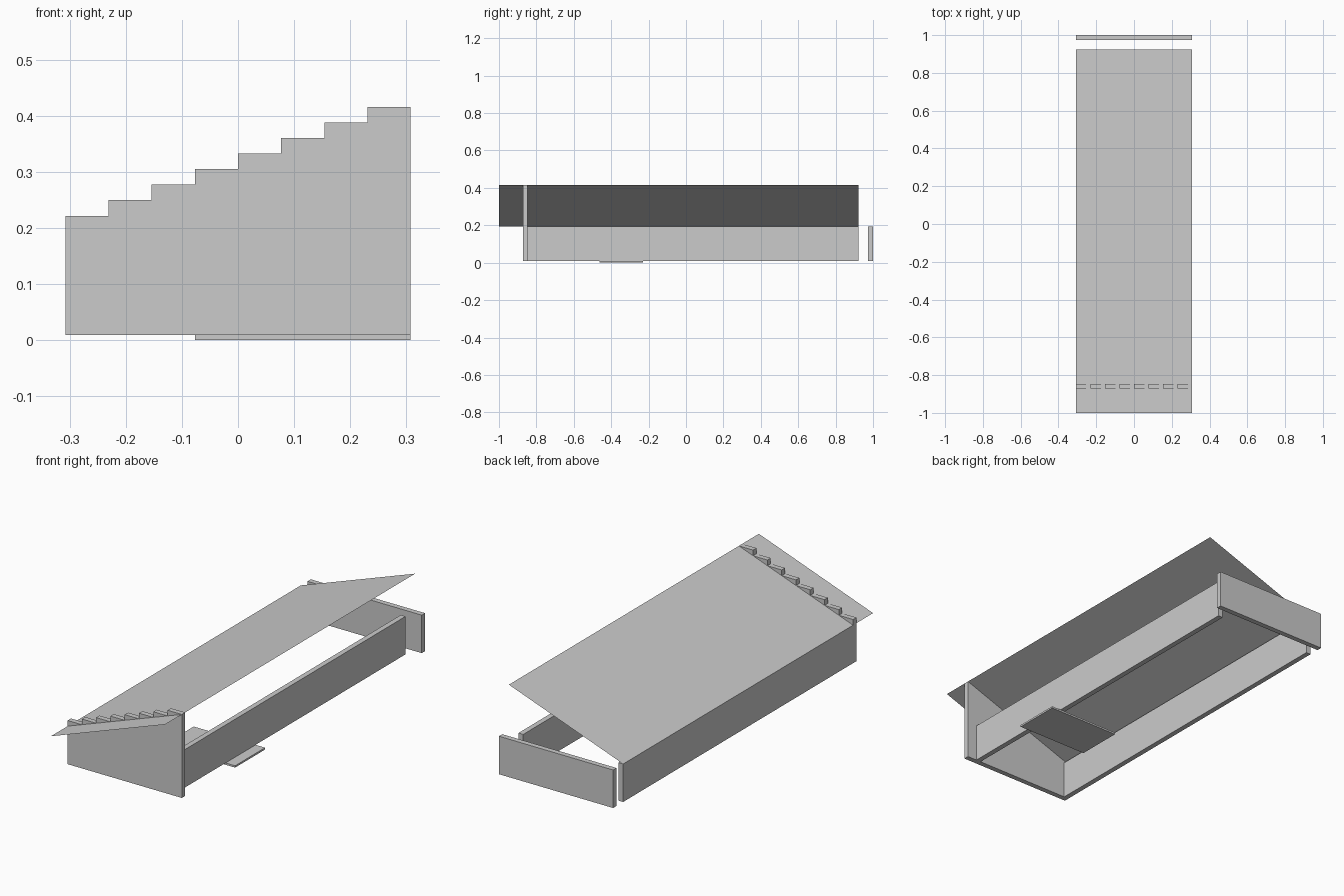
import bpy

if "Cube" in bpy.data.objects:
    bpy.data.objects.remove(bpy.data.objects["Cube"])

U = 2 / 78            # board thickness
W = 12 * U            # half width
Z0, LOW, RISE = 0.009, 0.194, 0.0277
HIGH = LOW + 8 * RISE


def mesh_object(name, verts, faces):
    me = bpy.data.meshes.new(name)
    me.from_pydata(verts, [], faces)
    me.update()
    ob = bpy.data.objects.new(name, me)
    bpy.context.collection.objects.link(ob)
    return ob


def extrude_y(name, profile, y0, y1):
    """Extrude an anticlockwise (x, z) profile from y0 to y1."""
    n = len(profile)
    verts = [(x, y, z) for y in (y0, y1) for x, z in profile]
    faces = [tuple(range(n)), tuple(reversed(range(n, 2 * n)))]
    faces += [(i, i + n, (i + 1) % n + n, (i + 1) % n) for i in range(n)]
    return mesh_object(name, verts, faces)


def board(name, x0, x1, y0, y1, z0, z1):
    return extrude_y(name, [(x0, z0), (x1, z0), (x1, z1), (x0, z1)], y0, y1)


# Front panel with eight stair-stepped teeth along its top
profile = [(-W, Z0), (W, Z0)]
for i in reversed(range(8)):
    top = LOW + (i + 1) * RISE
    profile += [(-W + (i + 1) * 3 * U, top), (-W + i * 3 * U, top)]
extrude_y("front_panel", profile, -34 * U, -33 * U)

# Long side walls, the right one set in from the edge
board("left_wall", -W, -W + U, -33 * U, 36 * U, Z0, LOW)
board("right_wall", W - 3 * U, W - 2 * U, -33 * U, 36 * U, Z0, LOW)

# Detached back panel
board("back_panel", -W, W, 38 * U, 39 * U, Z0, LOW)

# Small floor slab
board("floor_slab", -3 * U, W, -18 * U, -9 * U, 0, Z0)

# Thin sloping roof sheet
mesh_object("roof_sheet",
            [(-W, -1, LOW), (W, -1, HIGH), (W, 36 * U, HIGH), (-W, 36 * U, LOW)],
            [(0, 1, 2, 3)])
